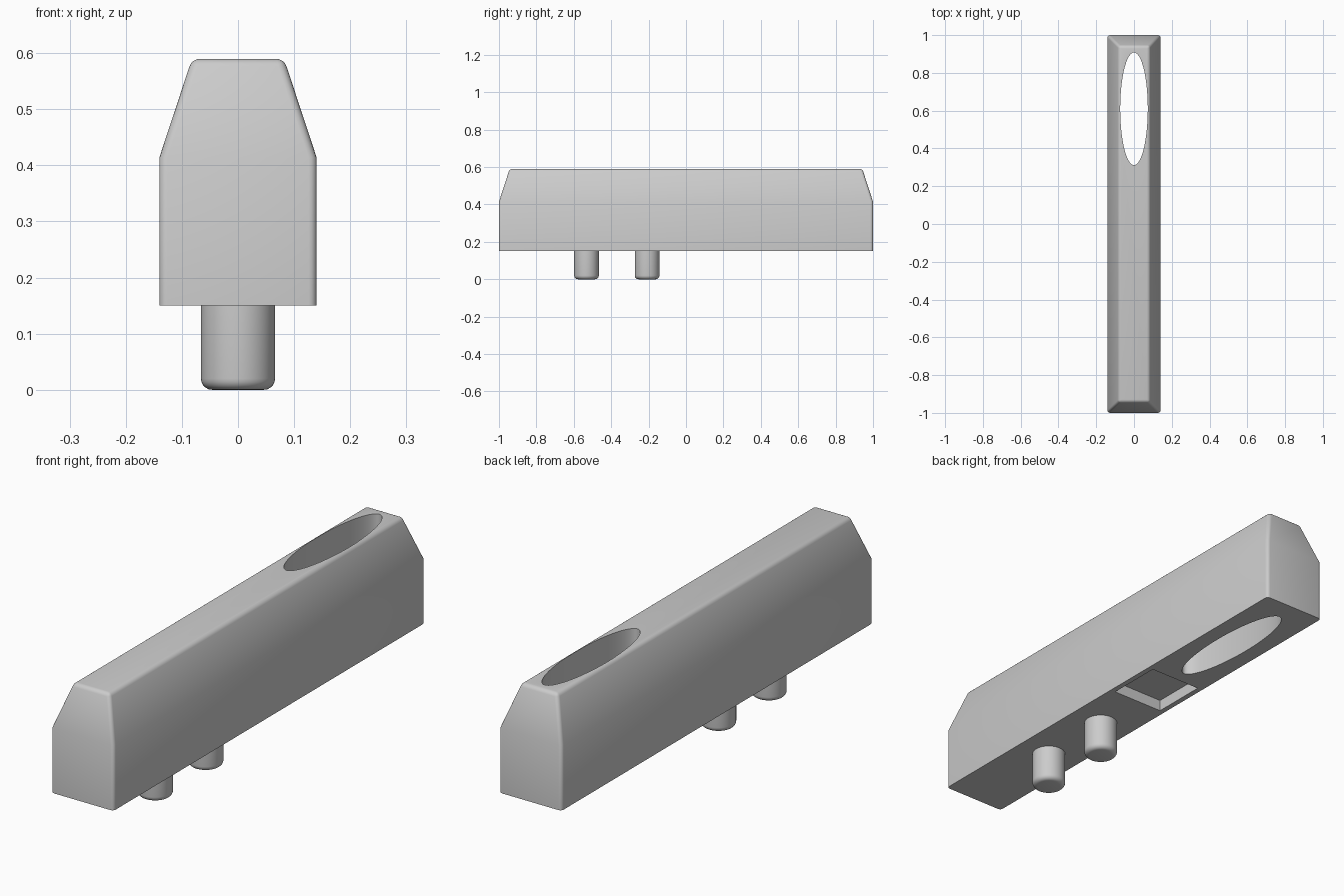
import bpy
import bmesh
from mathutils import Matrix

cube = bpy.data.objects.get("Cube")
if cube:
    bpy.data.objects.remove(cube, do_unlink=True)

BOTTOM, SHOULDER, TOP = 0.15, 0.415, 0.59

grey = bpy.data.materials.new("plain grey")
grey.use_nodes = True
colour = (0.6, 0.6, 0.6, 1)
grey.diffuse_color = colour
grey.node_tree.nodes["Principled BSDF"].inputs["Base Color"].default_value = colour


def make_object(name, bm):
    bmesh.ops.recalc_face_normals(bm, faces=bm.faces[:])
    mesh = bpy.data.meshes.new(name)
    bm.to_mesh(mesh)
    bm.free()
    mesh.materials.append(grey)
    obj = bpy.data.objects.new(name, mesh)
    bpy.context.collection.objects.link(obj)
    return obj


def activate(obj):
    bpy.ops.object.select_all(action='DESELECT')
    obj.select_set(True)
    bpy.context.view_layer.objects.active = obj


def smooth(obj):
    activate(obj)
    bpy.ops.object.shade_smooth_by_angle(angle=0.52)


def cut(obj, cutter):
    cutter.hide_render = True
    activate(obj)
    mod = obj.modifiers.new("cut", 'BOOLEAN')
    mod.operation = 'DIFFERENCE'
    mod.solver = 'EXACT'
    mod.object = cutter
    bpy.ops.object.modifier_apply(modifier=mod.name)
    bpy.data.objects.remove(cutter, do_unlink=True)


# Bar with a tapered top, made from stacked rectangles
bm = bmesh.new()
rings = []
for hx, hy, z in ((0.14, 1, BOTTOM), (0.14, 1, SHOULDER), (0.082, 0.943, TOP)):
    rings.append([bm.verts.new((sx * hx, sy * hy, z))
                  for sx, sy in ((-1, -1), (1, -1), (1, 1), (-1, 1))])
for low, high in zip(rings, rings[1:]):
    for i in range(4):
        j = (i + 1) % 4
        bm.faces.new((low[i], low[j], high[j], high[i]))
bm.faces.new(rings[0][::-1])
bm.faces.new(rings[-1])

# Round the corners and the top rim, leaving shoulder and underside crisp
level = lambda e: abs(e.verts[0].co.z - e.verts[1].co.z) < 1e-4
rounded = [e for e in bm.edges if not level(e) or e.verts[0].co.z > TOP - 0.01]
bmesh.ops.bevel(bm, geom=rounded, offset=0.014, offset_type='OFFSET',
                segments=4, profile=0.5, affect='EDGES', clamp_overlap=True)
body = make_object("bar_body", bm)

# Oval hole through the bar
bm = bmesh.new()
bmesh.ops.create_cone(bm, cap_ends=True, segments=64, radius1=1, radius2=1, depth=1,
                      matrix=Matrix.Translation((0, 0.61, 0.4)) @ Matrix.Diagonal((0.073, 0.298, 1, 1)))
cut(body, make_object("hole_cutter", bm))

# Shallow square pocket underneath
bm = bmesh.new()
bmesh.ops.create_cube(bm, size=1, matrix=Matrix.Translation((0, 0.14, BOTTOM))
                      @ Matrix.Diagonal((0.235, 0.235, 0.094, 1)))
cut(body, make_object("pocket_cutter", bm))
smooth(body)

# Two pegs with rounded lower rims
for name, y in (("front_peg", -0.532), ("middle_peg", -0.208)):
    bm = bmesh.new()
    bmesh.ops.create_cone(bm, cap_ends=True, segments=48, radius1=0.066, radius2=0.066,
                          depth=BOTTOM + 0.002,
                          matrix=Matrix.Translation((0, y, BOTTOM / 2 + 0.001)))
    rim = [e for e in bm.edges if all(v.co.z < 0.01 for v in e.verts)]
    bmesh.ops.bevel(bm, geom=rim, offset=0.02, offset_type='OFFSET',
                    segments=5, profile=0.5, affect='EDGES')
    smooth(make_object(name, bm))
